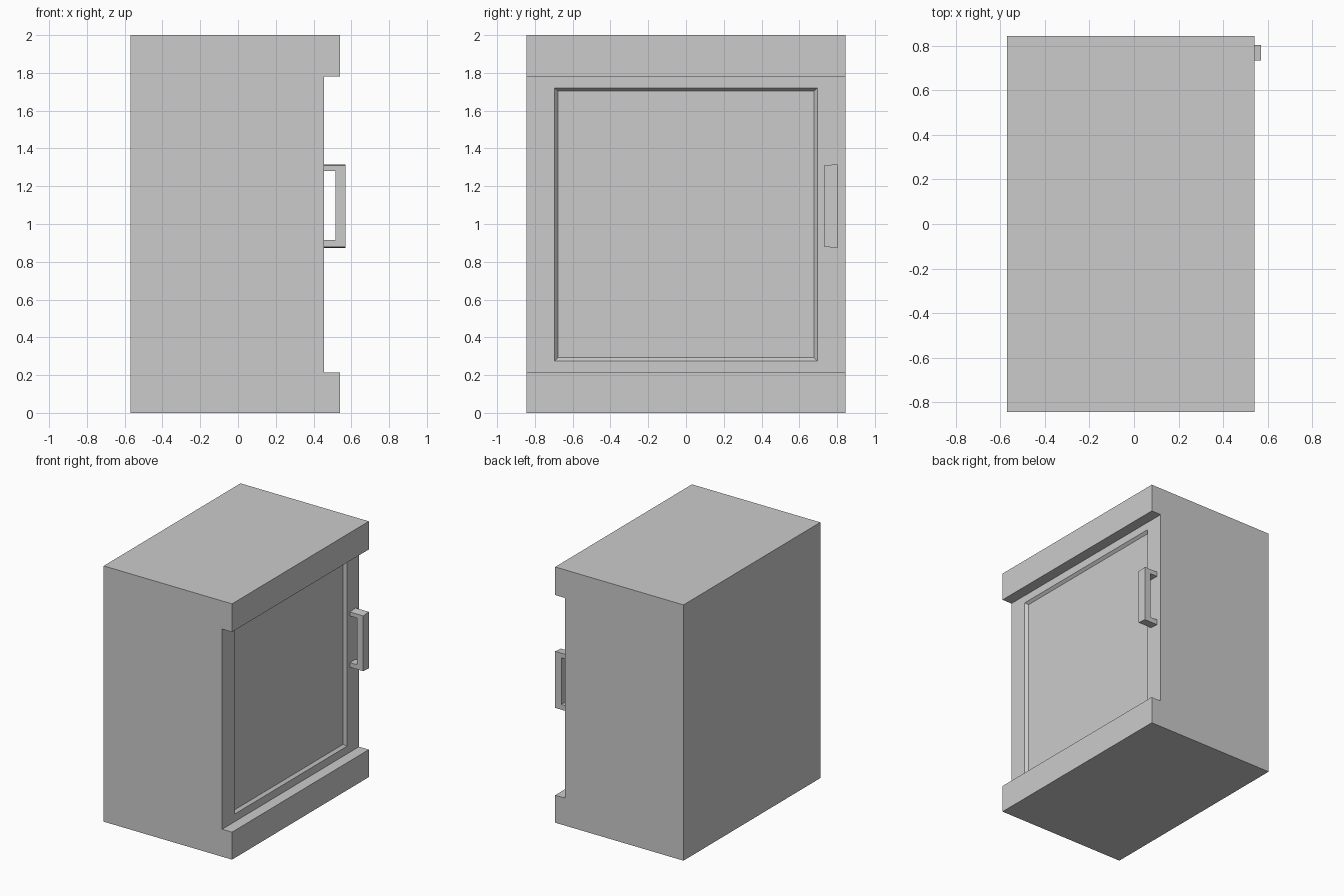
import bpy
import bmesh
from math import copysign

cube = bpy.data.objects.get("Cube")
if cube:
    bpy.data.objects.remove(cube, do_unlink=True)

grey = bpy.data.materials.new("light_grey")
grey.use_nodes = True
colour = (0.6, 0.6, 0.6, 1)
grey.diffuse_color = colour
grey.node_tree.nodes["Principled BSDF"].inputs["Base Color"].default_value = colour


def prism(profile, y0, y1):
    """Extrude an (x, z) outline along y."""
    bm = bmesh.new()
    face = bm.faces.new([bm.verts.new((x, y0, z)) for x, z in profile])
    new = bmesh.ops.extrude_face_region(bm, geom=[face], use_keep_orig=True)["geom"]
    for v in new:
        if isinstance(v, bmesh.types.BMVert):
            v.co.y = y1
    bmesh.ops.recalc_face_normals(bm, faces=bm.faces)
    return bm


def finish(bm, name):
    mesh = bpy.data.meshes.new(name)
    bm.to_mesh(mesh)
    bm.free()
    mesh.materials.append(grey)
    bpy.context.collection.objects.link(bpy.data.objects.new(name, mesh))


# Cabinet body: box with plinth and top overhanging the door
back, front, door = -0.57, 0.54, 0.455
low, high = 0.215, 1.78
body = prism([(back, 0), (front, 0), (front, low), (door, low),
              (door, high), (front, high), (front, 2), (back, 2)], -0.845, 0.845)

# Door panel: framed, sunken, with sloping edges
panel = next(f for f in body.faces if f.normal.x > 0.9
             and abs(f.calc_center_median().x - door) < 0.01)
bmesh.ops.inset_individual(body, faces=[panel], thickness=0.085)
for v in panel.verts:
    v.co.y = copysign(0.695, v.co.y)
bmesh.ops.inset_individual(body, faces=[panel], thickness=0.024, depth=-0.02)
finish(body, "cabinet_body")

# Door handle: bracket, very slightly taller at its outer side
grip, inner = 0.57, 0.515
handle = prism([(door, 0.879), (grip, 0.879), (grip, 1.311), (door, 1.311),
                (door, 1.28), (inner, 1.28), (inner, 0.915), (door, 0.915)], 0.733, 0.803)
for v in handle.verts:
    if v.co.y > 0.8 and abs(v.co.z - 1.095) > 0.2:
        v.co.z += copysign(0.005, v.co.z - 1.095)
finish(handle, "door_handle")
